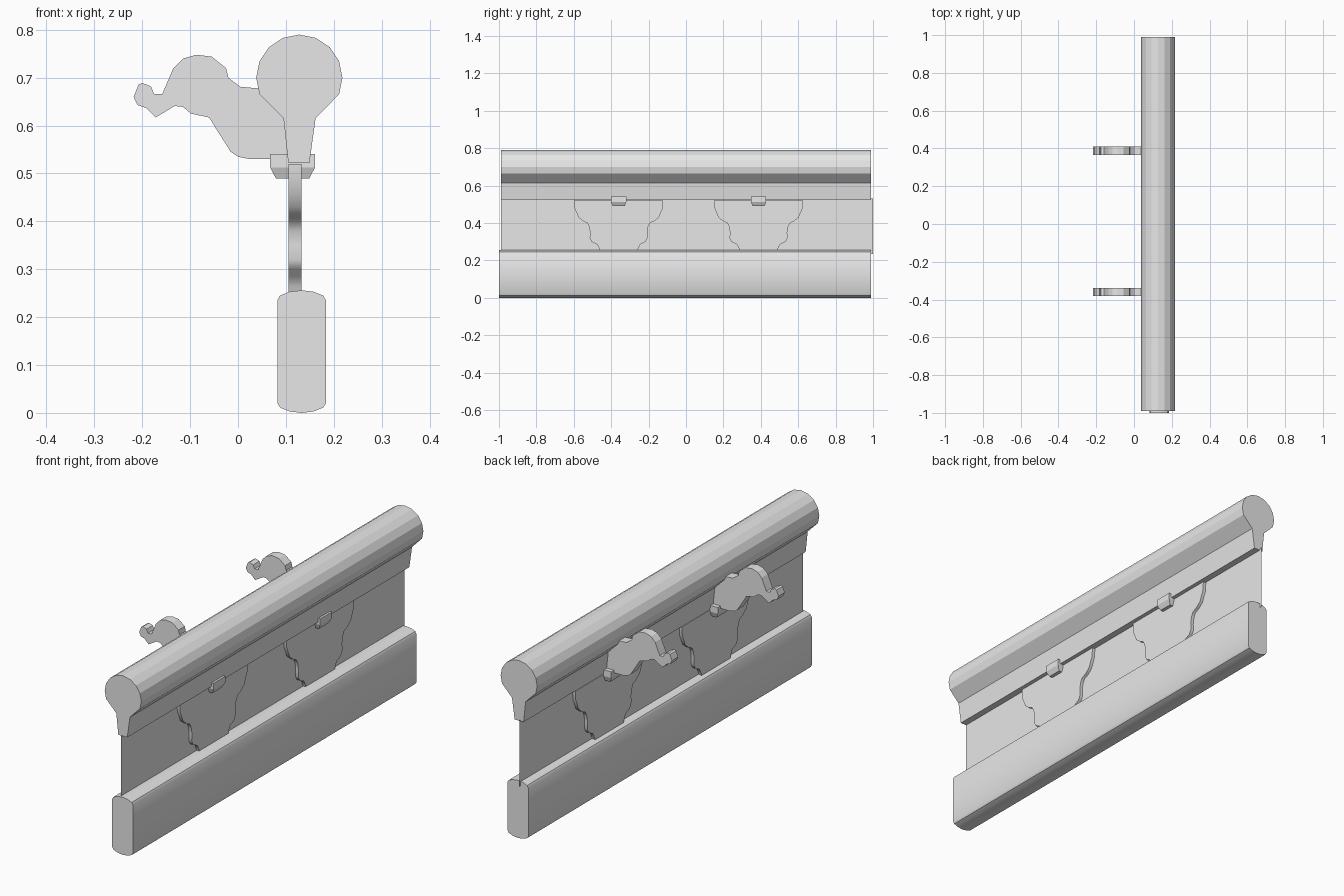
import bpy
import bmesh
import math

default_cube = bpy.data.objects.get("Cube")
if default_cube:
    bpy.data.objects.remove(default_cube, do_unlink=True)

# One plain grey for the whole railing
grey = bpy.data.materials.new("plain grey")
grey.use_nodes = True
colour = (0.8, 0.8, 0.8, 1)
grey.diffuse_color = colour
grey.node_tree.nodes["Principled BSDF"].inputs["Base Color"].default_value = colour


def make_object(name, bm, smooth_angle=None):
    """Turn a bmesh into a named, coloured object."""
    bmesh.ops.recalc_face_normals(bm, faces=bm.faces[:])
    mesh = bpy.data.meshes.new(name)
    bm.to_mesh(mesh)
    bm.free()
    mesh.materials.append(grey)
    obj = bpy.data.objects.new(name, mesh)
    bpy.context.collection.objects.link(obj)
    if smooth_angle:
        bpy.ops.object.select_all(action="DESELECT")
        obj.select_set(True)
        bpy.context.view_layer.objects.active = obj
        bpy.ops.object.shade_smooth_by_angle(angle=math.radians(smooth_angle))
    return obj


def extrude_outline(name, outline, offset, smooth_angle=None):
    """Extrude a closed outline of 3D points along an offset vector."""
    bm = bmesh.new()
    face = bm.faces.new([bm.verts.new(point) for point in outline])
    result = bmesh.ops.extrude_face_region(bm, geom=[face])
    moved = [v for v in result["geom"] if isinstance(v, bmesh.types.BMVert)]
    bmesh.ops.translate(bm, verts=moved, vec=offset)
    if face.is_valid and len(face.link_loops if hasattr(face, "link_loops") else face.loops) == 0:
        bm.faces.remove(face)
    return make_object(name, bm, smooth_angle)


def extrude_along_y(name, profile, start, end, smooth_angle=None):
    """Extrude an x-z profile between two y positions."""
    outline = [(x, start, z) for x, z in profile]
    return extrude_outline(name, outline, (0, end - start, 0), smooth_angle)


# Round handrail with a tapered stem below
rail_x, rail_z, rail_radius = 0.128, 0.7, 0.09
handrail_profile = [(0.105, 0.522), (0.095, 0.615)]
for step in range(-5, 6):
    angle = step * math.tau / 16
    handrail_profile.append((rail_x + rail_radius * math.sin(angle),
                             rail_z + rail_radius * math.cos(angle)))
handrail_profile += [(0.162, 0.615), (0.149, 0.522)]
extrude_along_y("handrail", handrail_profile, -0.99, 0.99)

# Bottom rail with softly rounded top and bottom
half_profile = [(0.051, 0.107), (0.045, 0.117), (0.025, 0.125), (0, 0.128)]
upper = half_profile + [(-x, z) for x, z in reversed(half_profile[:-1])]
bottom_profile = [(0.133 + x, 0.128 + z) for x, z in upper]
bottom_profile += [(0.133 - x, 0.128 - z) for x, z in upper]
extrude_along_y("bottom_rail", bottom_profile, -1, 0.99, 35)

# Thin infill panel between the rails
panel = bmesh.new()
panel_x = 0.119
panel.faces.new([panel.verts.new((panel_x, y, z)) for y, z in
                 ((-0.99, 0.235), (1, 0.235), (1, 0.53), (-0.99, 0.53))])
make_object("infill_panel", panel)

# Scrolled wall hook outline, in thousandths
hook_outline = [
    (105, 678), (40, 678), (5, 681), (-20, 700), (-25, 720), (-55, 744),
    (-87, 748), (-115, 740), (-135, 720), (-148, 690), (-158, 666),
    (-175, 666), (-182, 682), (-200, 689), (-208, 685), (-218, 660),
    (-210, 643), (-192, 637), (-172, 617), (-132, 641), (-115, 639),
    (-98, 625), (-60, 617), (-50, 600), (-15, 545), (0, 535), (25, 530),
    (105, 530)]
hook_profile = [(x / 1000, z / 1000) for x, z in hook_outline]

# Half width and height of the ornamental plate edge, in thousandths
plate_edge = [
    (238, 520), (236, 480), (225, 455), (215, 430), (190, 410), (168, 400),
    (158, 380), (153, 350), (155, 320), (145, 300), (115, 285), (105, 265),
    (100, 250)]
plate_thickness = 0.028

for side, centre in (("front", -0.36), ("back", 0.388)):
    # Hook reaching out behind the handrail
    extrude_along_y(side + "_hook", hook_profile, centre - 0.022, centre + 0.022)

    # Ornamental plate standing proud of both panel faces
    edge = [(w / 1000, z / 1000) for w, z in plate_edge]
    outline = edge + [(-w, z) for w, z in reversed(edge)]
    plate_x = panel_x - plate_thickness / 2
    extrude_outline(side + "_ornamental_plate",
                    [(plate_x, centre + y, z) for y, z in outline],
                    (plate_thickness, 0, 0), 40)

    # Clamp block with a tapered underside
    clamp = bmesh.new()
    rings = []
    for half_x, half_y, z in ((0.035, 0.032, 0.49), (0.047, 0.041, 0.513),
                              (0.047, 0.041, 0.541)):
        rings.append([clamp.verts.new((0.114 + sx * half_x, centre + sy * half_y, z))
                      for sx, sy in ((-1, -1), (1, -1), (1, 1), (-1, 1))])
    for low, high in zip(rings, rings[1:]):
        for i in range(4):
            j = (i + 1) % 4
            clamp.faces.new((low[i], low[j], high[j], high[i]))
    clamp.faces.new(rings[0])
    clamp.faces.new(rings[-1])
    make_object(side + "_clamp", clamp)
